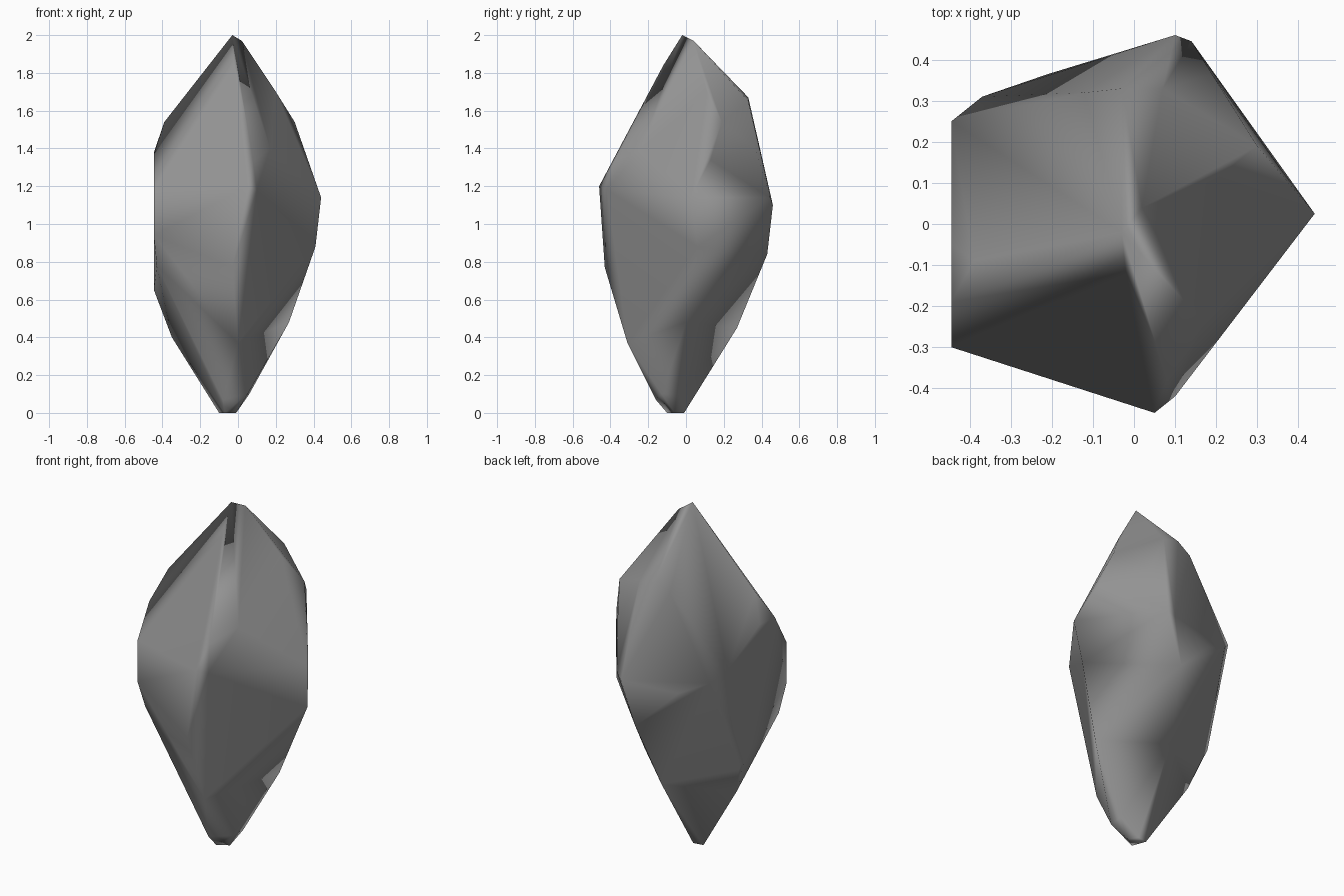
import bpy, bmesh

# Corner points of the faceted boulder, from the base up
corners = [
    # small flat base
    (-.10, -.02, 0), (-.07, -.10, 0), (-.01, -.06, 0), (-.04, -.01, 0),
    # lower taper
    (.05, -.13, .10), (-.08, -.16, .07), (.06, -.04, .10), (.16, 0, .32), (.0, -.31, .37),
    (.27, 0, .48), (-.35, .03, .40), (-.03, .27, .45), (-.40, .08, .56),
    (-.445, .08, .65), (.35, .04, .72), (-.03, -.43, .77), (-.43, -.25, .78),
    (.03, .43, .84), (.41, .06, .88),
    # widest belt
    (-.445, -.30, .94), (-.445, -.30, 1.18), (.05, -.46, 1.20), (.10, -.42, 1.18),
    (.44, .025, 1.14), (.14, .445, 1.14), (.10, .46, 1.10), (-.21, .365, 1.07),
    (-.37, .31, 1.15), (-.445, .25, 1.22),
    # upper ridges
    (.17, -.24, 1.40), (.36, .13, 1.34), (-.445, -.05, 1.38), (-.445, -.19, 1.37),
    (.08, -.38, 1.33), (.19, .365, 1.40), (.30, .19, 1.54), (-.39, -.09, 1.54),
    (-.12, .32, 1.62), (-.03, .33, 1.67), (.07, .33, 1.65),
    (0, -.20, 1.66), (.20, .11, 1.70),
    # peak
    (-.02, -.12, 1.84), (.02, .04, 1.97), (-.03, -.02, 2.0),
]

# Wrap the corners in a hull
bm = bmesh.new()
for c in corners:
    bm.verts.new(c)
bmesh.ops.convex_hull(bm, input=bm.verts[:])
loose = [v for v in bm.verts if not v.link_faces]
bmesh.ops.delete(bm, geom=loose, context='VERTS')
bmesh.ops.recalc_face_normals(bm, faces=bm.faces[:])
for f in bm.faces:
    f.smooth = True
mesh = bpy.data.meshes.new("boulder")
bm.to_mesh(mesh)
bm.free()

rock = bpy.data.objects.new("boulder", mesh)
bpy.context.collection.objects.link(rock)

# Large flat faces dominate the shading
wn = rock.modifiers.new("face_weighting", 'WEIGHTED_NORMAL')
wn.weight = 80

# Dark grey stone
stone = bpy.data.materials.new("dark_stone")
stone.diffuse_color = (.29, .29, .29, 1)
mesh.materials.append(stone)
